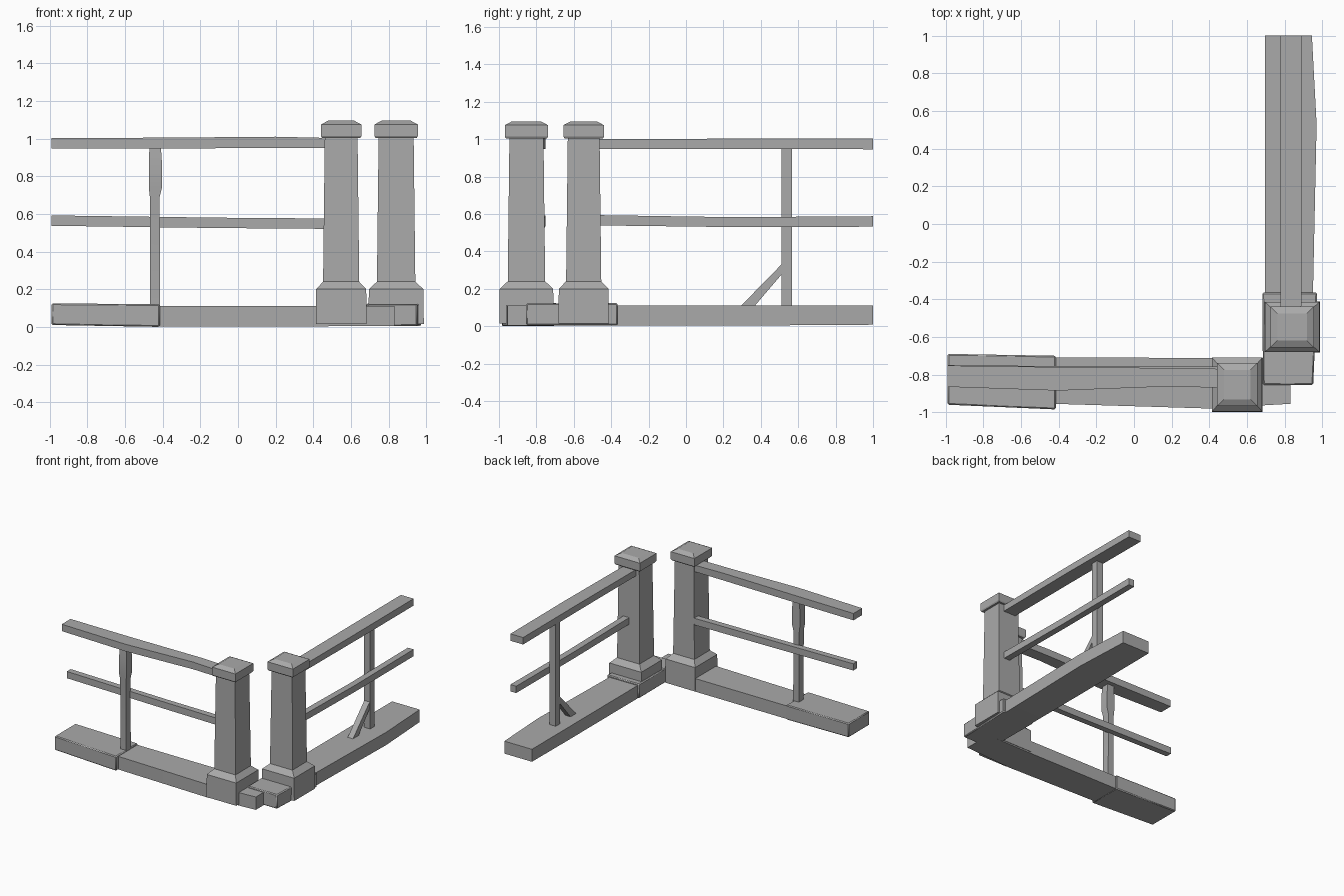
import bpy, bmesh

cube = bpy.data.objects.get("Cube")
if cube:
    bpy.data.objects.remove(cube, do_unlink=True)

stone = bpy.data.materials.new("plain grey")
stone.use_nodes = True
grey = (0.4, 0.4, 0.4, 1)
stone.diffuse_color = grey
stone.node_tree.nodes["Principled BSDF"].inputs["Base Color"].default_value = grey

# Where each axis puts (along, a, b) in x, y, z
PLACE = {"x": lambda t, a, b: (t, a, b),
         "y": lambda t, a, b: (a, t, b),
         "z": lambda t, a, b: (a, b, t)}


def loft(name, axis, stations, bevel=0):
    """Rectangles (along, a0, a1, b0, b1) joined into one closed beam."""
    bm = bmesh.new()
    rings = []
    for t, a0, a1, b0, b1 in stations:
        corners = ((a0, b0), (a1, b0), (a1, b1), (a0, b1))
        rings.append([bm.verts.new(PLACE[axis](t, a, b)) for a, b in corners])
    for r, s in zip(rings, rings[1:]):
        for i in range(4):
            j = (i + 1) % 4
            bm.faces.new((r[i], r[j], s[j], s[i]))
    bm.faces.new(rings[0])
    bm.faces.new(rings[-1])
    bmesh.ops.recalc_face_normals(bm, faces=bm.faces[:])
    mesh = bpy.data.meshes.new(name)
    bm.to_mesh(mesh)
    bm.free()
    mesh.materials.append(stone)
    obj = bpy.data.objects.new(name, mesh)
    bpy.context.collection.objects.link(obj)
    if bevel:
        mod = obj.modifiers.new("worn edges", "BEVEL")
        mod.width = bevel
        mod.segments = 1
    bpy.ops.object.select_all(action="DESELECT")
    obj.select_set(True)
    bpy.context.view_layer.objects.active = obj
    bpy.ops.object.shade_smooth_by_angle(angle=0.4)
    return obj


def pillar(name, x, y, base, shaft, cap):
    """Flared base, tapering shaft and chamfered cap; sizes are half widths."""
    def ring(z, half, inset=0):
        hx, hy = half[0] - inset, half[1] - inset
        return (z, x - hx, x + hx, y - hy, y + hy)
    loft(name + "_pillar", "z", [ring(0.015, base), ring(0.2, base, 0.002),
                                 ring(0.24, shaft), ring(1.01, shaft, 0.009)])
    loft(name + "_pillar_cap", "z", [ring(1.003, cap, 0.006), ring(1.013, cap),
                                     ring(1.075, cap), ring(1.095, cap, 0.037)])


# Pillars
pillar("front", 0.548, -0.853, (0.135, 0.145), (0.096, 0.1), (0.107, 0.115))
pillar("side", 0.84, -0.547, (0.147, 0.135), (0.102, 0.094), (0.115, 0.108))

# Ground curbs
loft("front_curb_end", "x", [(-0.99, -0.96, -0.69, 0.01, 0.125),
                             (-0.415, -0.985, -0.7, 0.0, 0.12)], 0.007)
loft("front_curb", "x", [(-0.43, -0.955, -0.708, 0.003, 0.11),
                         (0.4, -0.98, -0.712, 0.003, 0.11),
                         (0.83, -0.955, -0.712, 0.005, 0.11)])
loft("side_curb_corner", "y", [(-0.855, 0.685, 0.952, 0.005, 0.122),
                               (-0.365, 0.682, 0.973, 0.005, 0.124)], 0.007)
loft("side_curb", "y", [(-0.4, 0.695, 0.95, 0.005, 0.11),
                        (0.53, 0.695, 0.97, 0.005, 0.11),
                        (1.0, 0.695, 0.945, 0.008, 0.11)])

# Front rails
loft("front_top_rail", "x", [(-0.99, -0.865, -0.752, 0.947, 1.003),
                             (-0.4, -0.885, -0.76, 0.947, 1.005),
                             (0.2, -0.862, -0.765, 0.951, 1.01),
                             (0.5, -0.872, -0.77, 0.951, 1.003)])
loft("front_middle_rail", "x", [(-0.99, -0.8, -0.75, 0.537, 0.592),
                                (-0.1, -0.805, -0.757, 0.525, 0.58),
                                (0.58, -0.81, -0.757, 0.52, 0.575)])

# Side rails
loft("side_top_rail", "y", [(-0.5, 0.777, 0.888, 0.948, 1.0),
                            (0.3, 0.777, 0.893, 0.948, 1.003),
                            (1.0, 0.775, 0.89, 0.946, 1.003)])
loft("side_middle_rail", "y", [(-0.55, 0.835, 0.888, 0.54, 0.595),
                               (0.25, 0.838, 0.89, 0.53, 0.583),
                               (1.0, 0.838, 0.89, 0.532, 0.588)])

# Uprights, the front one with a swollen upper part
loft("front_upright", "z", [(0.09, -0.466, -0.414, -0.855, -0.795),
                            (0.69, -0.468, -0.416, -0.855, -0.795),
                            (0.74, -0.474, -0.404, -0.862, -0.795),
                            (0.87, -0.474, -0.404, -0.862, -0.795),
                            (0.96, -0.47, -0.41, -0.855, -0.795)])
loft("side_upright", "z", [(0.09, 0.782, 0.84, 0.51, 0.568),
                           (0.96, 0.782, 0.84, 0.51, 0.568)])

# Slanted brace foot, lofted upward in steps of y
loft("side_brace", "z", [(0.1, 0.787, 0.835, 0.285, 0.36),
                         (0.34, 0.787, 0.835, 0.52, 0.565)])
